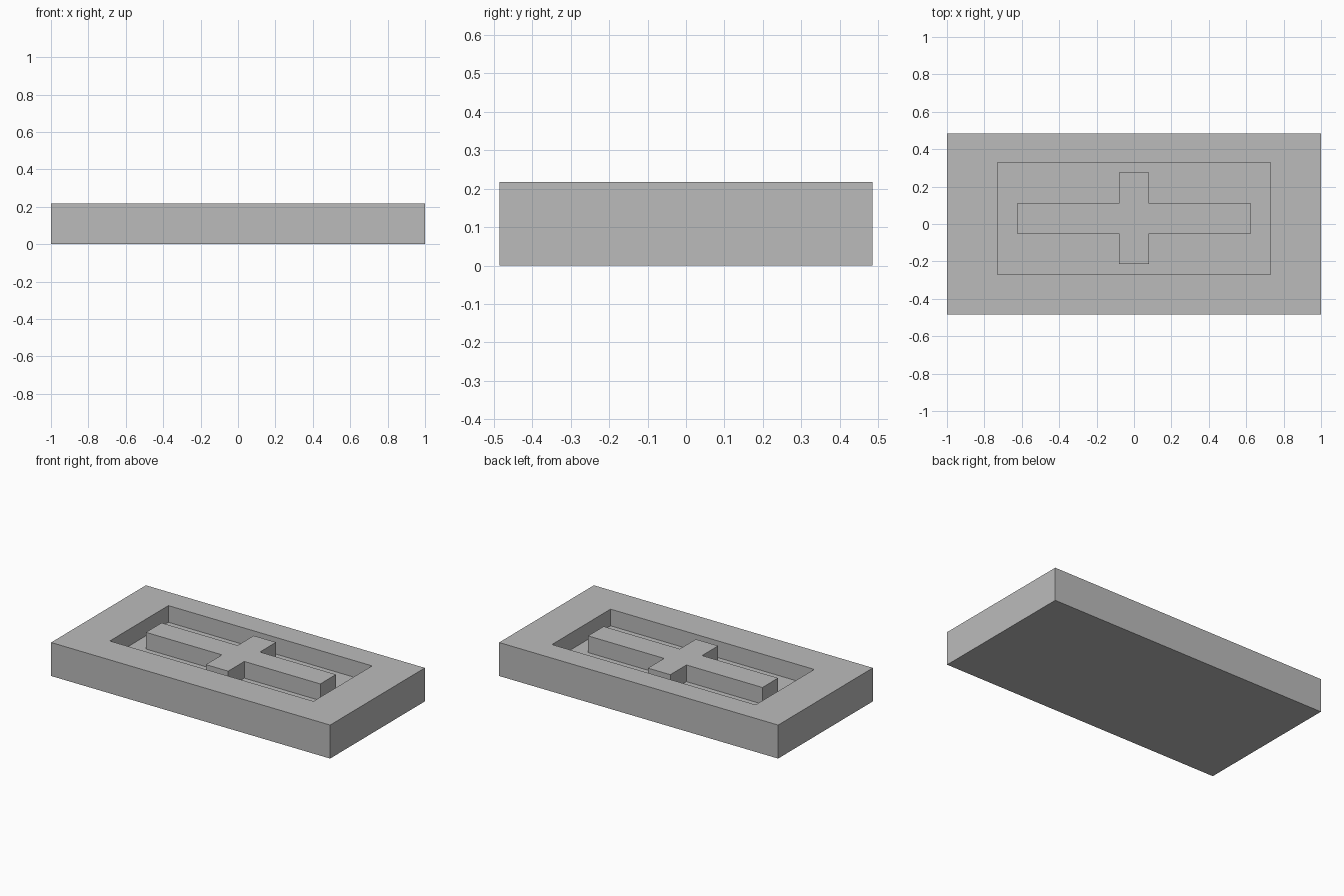
import bpy
import bmesh

old = bpy.data.objects.get("Cube")
if old:
    bpy.data.objects.remove(old, do_unlink=True)

HALF_X, HALF_Y, HEIGHT, FLOOR = 1.0, 0.485, 0.217, 0.109

grey = bpy.data.materials.new("plain grey")
grey.use_nodes = True
colour = (0.5, 0.5, 0.5, 1)
grey.diffuse_color = colour
grey.node_tree.nodes["Principled BSDF"].inputs["Base Color"].default_value = colour


def finish(name, bm):
    bmesh.ops.recalc_face_normals(bm, faces=bm.faces)
    mesh = bpy.data.meshes.new(name)
    bm.to_mesh(mesh)
    bm.free()
    mesh.materials.append(grey)
    obj = bpy.data.objects.new(name, mesh)
    bpy.context.collection.objects.link(obj)
    return obj


def rectangle(x, y0, y1):
    return [(-x, y0), (x, y0), (x, y1), (-x, y1)]


def ring(bm, outline, z):
    return [bm.verts.new((x, y, z)) for x, y in outline]


def bridge(bm, a, b):
    for i in range(len(a)):
        j = (i + 1) % len(a)
        bm.faces.new((a[i], a[j], b[j], b[i]))


# Tray: outer block with a rectangular pocket, set slightly towards the back
bm = bmesh.new()
outer = rectangle(HALF_X, -HALF_Y, HALF_Y)
pocket = rectangle(0.73, -0.27, 0.33)
rings = [ring(bm, outer, 0), ring(bm, outer, HEIGHT),
         ring(bm, pocket, HEIGHT), ring(bm, pocket, FLOOR)]
for lower, upper in zip(rings, rings[1:]):
    bridge(bm, lower, upper)
bm.faces.new(rings[0])
bm.faces.new(rings[-1])
finish("tray", bm)

# Raised cross standing on the pocket floor, level with the rim
ARM_X, STEM_X = 0.625, 0.08
ARM_Y0, ARM_Y1, STEM_Y0, STEM_Y1 = -0.05, 0.11, -0.215, 0.275
right_half = [(STEM_X, STEM_Y0), (STEM_X, ARM_Y0), (ARM_X, ARM_Y0),
              (ARM_X, ARM_Y1), (STEM_X, ARM_Y1), (STEM_X, STEM_Y1)]
cross = right_half + [(-x, y) for x, y in reversed(right_half)]
bm = bmesh.new()
base, top = ring(bm, cross, FLOOR), ring(bm, cross, HEIGHT)
bridge(bm, base, top)
bm.faces.new(top)
finish("raised_cross", bm)
